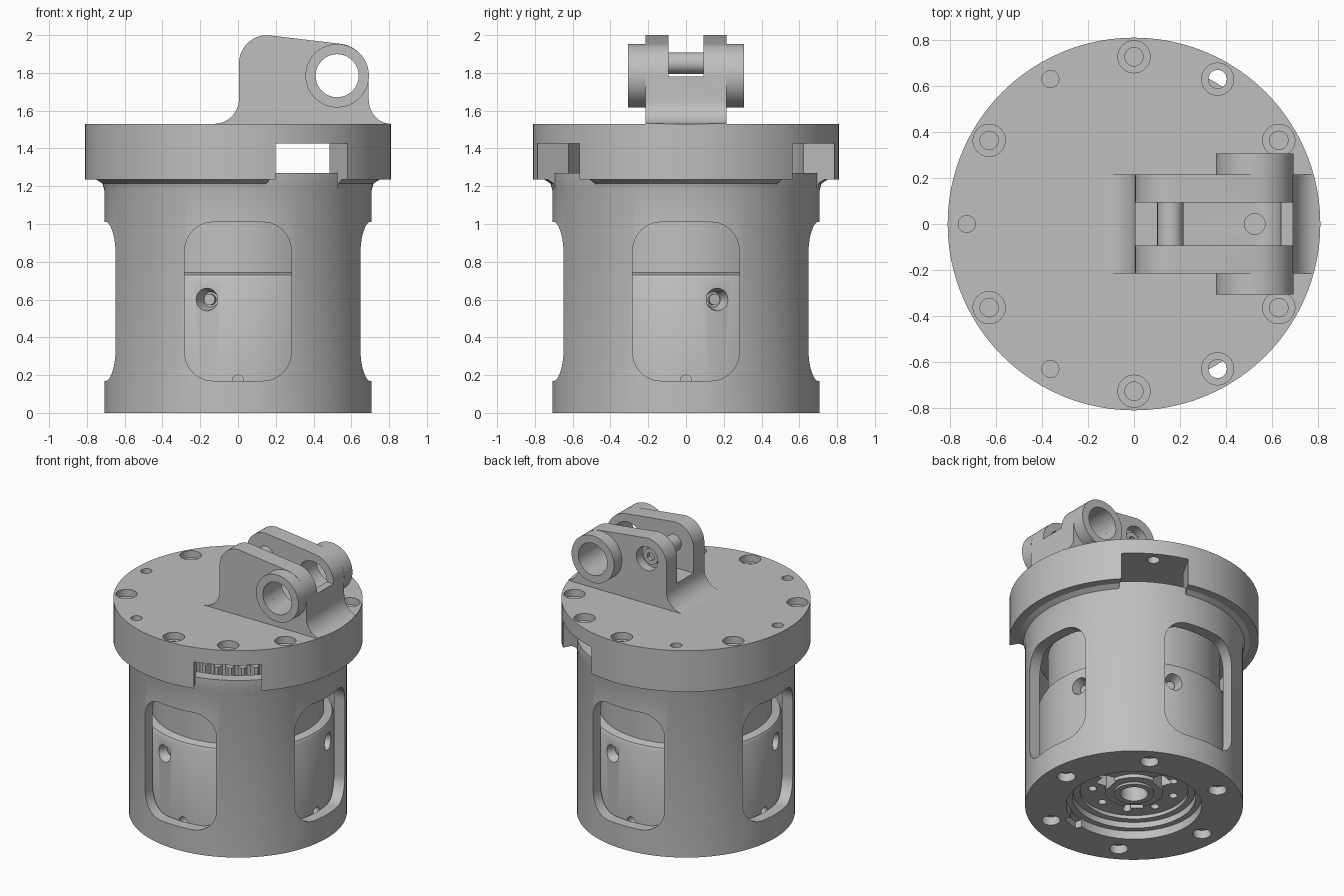
import bpy, bmesh
from math import sin, cos, radians, pi
from mathutils import Matrix, Vector

if "Cube" in bpy.data.objects:
    bpy.data.objects.remove(bpy.data.objects["Cube"])

grey = bpy.data.materials.new("machined grey")
grey.use_nodes = True
COLOUR = (0.52, 0.52, 0.52, 1)
grey.diffuse_color = COLOUR
grey.node_tree.nodes["Principled BSDF"].inputs["Base Color"].default_value = COLOUR
SEG = 96


def finish(bm, name):
    bmesh.ops.recalc_face_normals(bm, faces=bm.faces)
    mesh = bpy.data.meshes.new(name)
    bm.to_mesh(mesh)
    bm.free()
    mesh.materials.append(grey)
    ob = bpy.data.objects.new(name, mesh)
    bpy.context.collection.objects.link(ob)
    return ob


def lathe(name, profile, matrix=Matrix()):
    """Revolve a closed (radius, height) profile about z."""
    bm = bmesh.new()
    rings = [[bm.verts.new((r * cos(2 * pi * i / SEG), r * sin(2 * pi * i / SEG), z))
              for i in range(SEG)] for r, z in profile]
    for k, a in enumerate(rings):
        b = rings[(k + 1) % len(rings)]
        for i in range(SEG):
            j = (i + 1) % SEG
            bm.faces.new((a[i], a[j], b[j], b[i]))
    bm.transform(matrix)
    return finish(bm, name)


def rod(name, start, end, r1, r2=None, seg=32):
    """Cylinder or cone between two points."""
    start, end = Vector(start), Vector(end)
    d = end - start
    bm = bmesh.new()
    m = Matrix.Translation((start + end) / 2) @ d.to_track_quat('Z', 'Y').to_matrix().to_4x4()
    bmesh.ops.create_cone(bm, cap_ends=True, segments=seg, radius1=r1,
                          radius2=r1 if r2 is None else r2, depth=d.length, matrix=m)
    return finish(bm, name)


def prism(name, points, lo, hi, matrix=Matrix()):
    """Extrude an (x, z) outline along y, then place it."""
    bm = bmesh.new()
    a = [bm.verts.new((x, lo, z)) for x, z in points]
    b = [bm.verts.new((x, hi, z)) for x, z in points]
    bm.faces.new(a)
    bm.faces.new(b)
    for i in range(len(a)):
        j = (i + 1) % len(a)
        bm.faces.new((a[i], a[j], b[j], b[i]))
    bm.transform(matrix)
    return finish(bm, name)


def turn(deg):
    return Matrix.Rotation(radians(deg), 4, 'Z')


def rect(x0, x1, z0, z1):
    return [(x0, z0), (x1, z0), (x1, z1), (x0, z1)]


def arc(cx, cz, rx, rz, a0, a1, n=12):
    ts = [radians(a0 + (a1 - a0) * i / n) for i in range(n + 1)]
    return [(cx + rx * cos(t), cz + rz * sin(t)) for t in ts]


def boolean(ob, cutters, op='DIFFERENCE'):
    for c in cutters:
        m = ob.modifiers.new("cut", 'BOOLEAN')
        m.operation, m.solver, m.object = op, 'EXACT', c
        bpy.context.view_layer.update()
        bpy.context.view_layer.objects.active = ob
        bpy.ops.object.modifier_apply(modifier=m.name)
        bpy.data.objects.remove(c)


def polar(r, deg, z):
    return (r * cos(radians(deg)), r * sin(radians(deg)), z)


# Housing: flanged cup with an open, stepped base
WALL = 0.708
housing = lathe("housing", [(0.44, 0), (WALL, 0), (WALL, 1.18), (0.718, 1.215), (0.75, 1.235),
                            (0.81, 1.235), (0.81, 1.425), (0.63, 1.425), (0.63, 0.12),
                            (0.4, 0.12), (0.4, 0.06), (0.44, 0.06)])
window = (arc(0.132, 0.86, 0.15, 0.15, 0, 90) + arc(-0.132, 0.86, 0.15, 0.15, 90, 180)
          + arc(-0.132, 0.32, 0.15, 0.15, 180, 270) + arc(0.132, 0.32, 0.15, 0.15, 270, 360))
cuts = [prism("cut", window, -1, 1, turn(a)) for a in (0, 90)]
for a in (-30, -150):
    # Cable notch: opens inward above the rim, only through the flange below it
    notch = prism("cut", rect(-0.22, 0.22, 1.1, 1.5), 0.4, 1, turn(a))
    boolean(notch, [rod("core", (0, 0, 1), (0, 0, 1.27), WALL + 0.002, seg=SEG)])
    cuts.append(notch)
cuts += [rod("cut", polar(0.575, a, -0.1), polar(0.575, a, 0.06), 0.06) for a in range(0, 360, 60)]
cuts += [rod("cut", polar(0.575, a, 0.04), polar(0.575, a, 0.2), 0.035) for a in range(0, 360, 60)]
cuts.append(prism("cut", rect(-0.07, 0.07, -0.1, 0.05), 0.4, 0.48, turn(200)))
boolean(housing, cuts)

# Motor body inside the housing, with a stepped shoulder and top flange
motor = lathe("motor_body", [(0.09, 0.085), (0.13, 0.085), (0.13, 0.1), (0.19, 0.1), (0.19, 0.125),
                             (0.35, 0.125), (0.35, 0.1), (0.395, 0.1), (0.395, 0.125),
                             (0.622, 0.125), (0.622, 0.71), (0.612, 0.73), (0.56, 0.742),
                             (0.56, 1.1), (0.622, 1.1), (0.622, 1.17), (0.09, 1.17)])
cuts = [rod("cut", polar(0.27, a, 0), polar(0.27, a, 0.22), 0.028) for a in range(0, 360, 40)]
cuts += [prism("cut", rect(-0.06, 0.06, 0, 0.2), 0.17, 0.25, turn(a)) for a in (20, 140, 260)]
SCREW = 15.4
for a in (SCREW, 90 - SCREW, 180 + SCREW, 270 - SCREW):
    cuts.append(rod("cut", polar(0.54, a, 0.6), polar(0.63, a, 0.6), 0.04, 0.062))
    rod("motor_screw", polar(0.52, a, 0.6), polar(0.57, a, 0.6), 0.03, seg=12)
cuts += [rod("cut", polar(0.55, a, 0.17), polar(0.65, a, 0.17), 0.03) for a in range(0, 360, 90)]
boolean(motor, cuts)
rod("motor_shaft", (0, 0, 0.2), (0, 0, 1.2), 0.089)

# Toothed ring on top of the motor
teeth = []
for i in range(144):
    t, r = 2 * pi * i / 144, 0.5 if i % 4 < 2 else 0.46
    teeth.append((r * cos(t), r * sin(t)))
prism("toothed_ring", teeth, 1.17, 1.26, Matrix.Rotation(pi / 2, 4, 'X'))

# Lid with bolt circle
lid = rod("lid", (0, 0, 1.425), (0, 0, 1.53), 0.81, seg=SEG)
cuts = []
for a in range(30, 360, 30):
    if a in (120, 180, 240):
        cuts.append(rod("cut", polar(0.727, a, 1.47), polar(0.727, a, 1.6), 0.037))
    else:
        cuts.append(rod("cut", polar(0.727, a, 1.48), polar(0.727, a, 1.6), 0.07))
        cuts.append(rod("cut", polar(0.727, a, 1.3), polar(0.727, a, 1.6), 0.04))
boolean(lid, cuts)

# Clevis bracket: filleted outline, slotted between two cheeks
EYE_X, EYE_Z = 0.525, 1.785
outline = ([(-0.13, 1.51)] + arc(-0.13, 1.66, 0.135, 0.13, 270, 360)
           + arc(0.155, 1.85, 0.15, 0.15, 180, 90) + arc(EYE_X, EYE_Z, 0.167, 0.17, 84, 0)
           + arc(0.81, 1.66, 0.118, 0.13, 180, 270) + [(0.81, 1.51)])
bracket = prism("clevis_bracket", outline, -0.215, 0.215)
boolean(bracket, [rod("bound", (0, 0, 1.4), (0, 0, 2.2), 0.809, seg=SEG)], 'INTERSECT')
PIN_X, PIN_Z = 0.158, 1.852
boolean(bracket, [
    prism("cut", rect(-0.3, EYE_X, 1.672, 2.2), -0.093, 0.093),
    prism("cut", rect(EYE_X - 0.01, 1, 1.782, 2.2), -0.093, 0.093),
    rod("cut", (EYE_X, -0.5, EYE_Z), (EYE_X, 0.5, EYE_Z), 0.114, seg=48),
    rod("cut", (EYE_X, 0, 1.56), (EYE_X, 0, 1.8), 0.045),
    rod("cut", (PIN_X, 0.15, PIN_Z), (PIN_X, 0.3, PIN_Z), 0.085)])

# Eye bosses on both outer cheeks
for side in (1, -1):
    place = Matrix.Translation((EYE_X, side * 0.26, EYE_Z)) @ Matrix.Rotation(pi / 2, 4, 'X')
    lathe("eye_boss", [(0.114, -0.046), (0.168, -0.046), (0.168, 0.046), (0.114, 0.046)], place)

# Cross pin with a socket in its head
pin = rod("cross_pin", (PIN_X, -0.12, PIN_Z), (PIN_X, 0.175, PIN_Z), 0.057)
boolean(pin, [rod("cut", (PIN_X, 0.14, PIN_Z), (PIN_X, 0.3, PIN_Z), 0.03, seg=6)])

bpy.ops.object.select_all(action='DESELECT')
for ob in bpy.context.scene.objects:
    if ob.type == 'MESH' and grey.name in ob.data.materials:
        ob.select_set(True)
        bpy.context.view_layer.objects.active = ob
bpy.ops.object.shade_smooth_by_angle(angle=radians(30))
